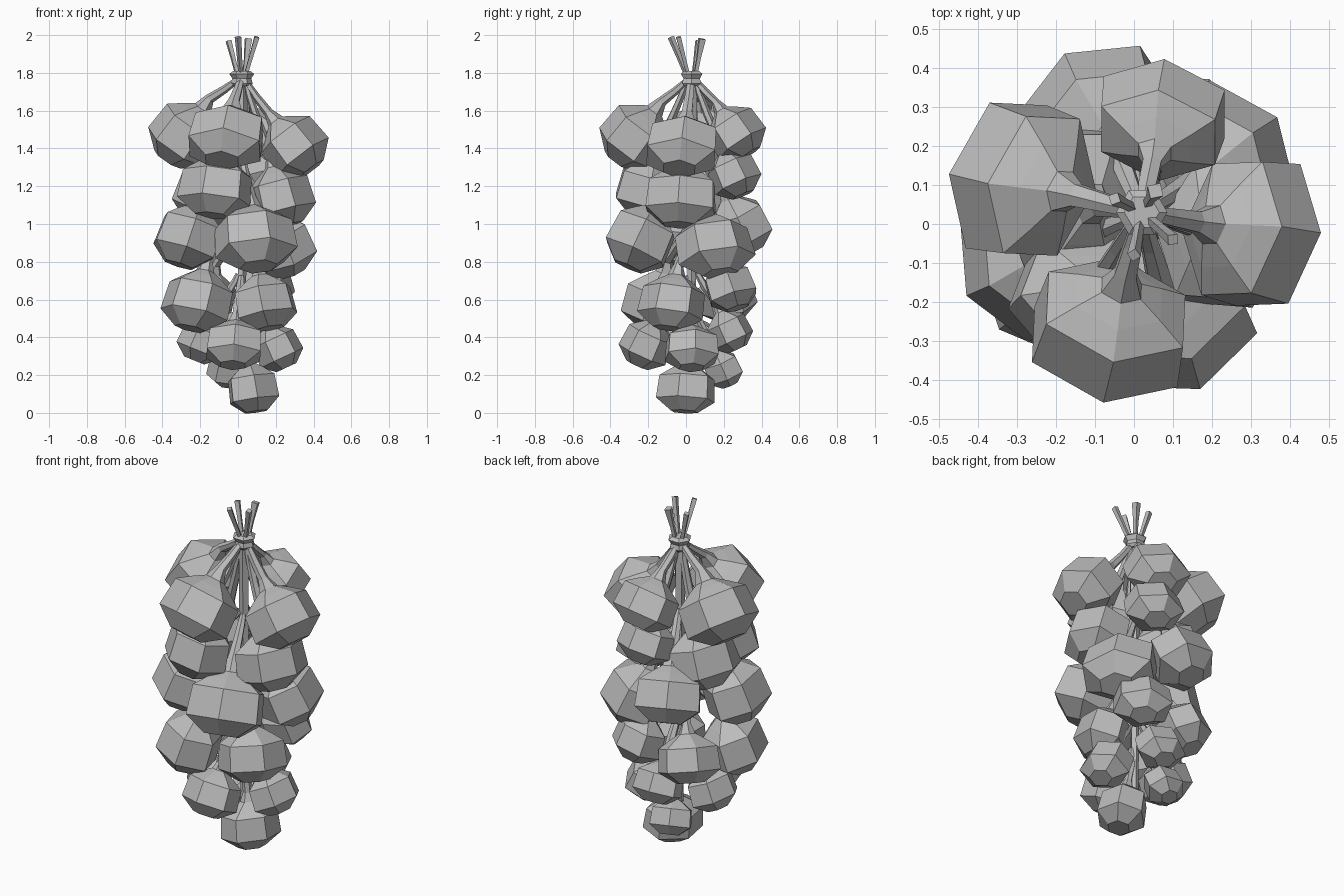
import bpy, bmesh, math
from mathutils import Vector

if "Cube" in bpy.data.objects:
    bpy.data.objects.remove(bpy.data.objects["Cube"], do_unlink=True)

grey = bpy.data.materials.new("plain grey")
grey.use_nodes = True
colour = (0.5, 0.5, 0.5, 1)
grey.diffuse_color = colour
grey.node_tree.nodes["Principled BSDF"].inputs["Base Color"].default_value = colour

HUB = Vector((0.02, 0.03, 0))
UP = Vector((0, 0, 1))
EAST = Vector((1, 0, 0))
TIE_Z = 1.77


def loft(name, path, radii, sides, flat_dir, phase=0.0, depth=1.0, width=1.0):
    """Skin rings along a path lying in the vertical plane of flat_dir."""
    bm = bmesh.new()
    side = UP.cross(flat_dir).normalized()
    rings = []
    for i, (point, radius) in enumerate(zip(path, radii)):
        tangent = (path[min(i + 1, len(path) - 1)] - path[max(i - 1, 0)]).normalized()
        out = side.cross(tangent)
        ring = []
        for k in range(sides):
            a = phase + math.tau * k / sides
            offset = out * math.cos(a) * depth + side * math.sin(a) * width
            ring.append(bm.verts.new(point + radius * offset))
        rings.append(ring)
    for low, high in zip(rings, rings[1:]):
        for k in range(sides):
            n = (k + 1) % sides
            bm.faces.new((low[k], low[n], high[n], high[k]))
    bm.faces.new(rings[0][::-1])
    bm.faces.new(rings[-1])
    bmesh.ops.recalc_face_normals(bm, faces=bm.faces[:])
    mesh = bpy.data.meshes.new(name)
    bm.to_mesh(mesh)
    bm.free()
    mesh.materials.append(grey)
    obj = bpy.data.objects.new(name, mesh)
    bpy.context.collection.objects.link(obj)


# Bulb profile: height along the axis and radius, both in bulb radii
PROFILE = [(-0.79, 0.46), (-0.38, 1), (0.42, 0.94),
           (0.68, 0.58), (0.88, 0.27), (1.2, 0.15)]


def bulb(name, x, y, z, size, tilt):
    """Six-sided bulb leaning to the middle, its stem running into the bundle."""
    centre = Vector((x, y, z))
    out = Vector((x, y, 0)) - HUB
    out.normalize()
    lean = math.radians(tilt)
    axis = UP * math.cos(lean) - out * math.sin(lean)
    path = [centre + axis * size * s for s, r in PROFILE]
    radii = [size * r for s, r in PROFILE]
    neck = path[-1]
    gap = (neck - HUB).dot(out)
    # upper stems reach the tie, lower ones merge with the cord
    rise = TIE_Z - neck.z
    if rise > 0.45:
        rise = 0.2
    for t, spread, radius in ((0.45, 0.55, 0.024), (0.8, 0.25, 0.02), (1, 0, 0.014)):
        path.append(HUB + out * max(gap * spread, 0.02) + UP * (neck.z + rise * t))
        radii.append(radius)
    loft(name, path, radii, 6, out, math.radians(8), 0.9, 1.1)


# Tiers from top to bottom: name, x, y, z, radius, lean
BULBS = [
    ("top_front", -0.06, -0.27, 1.46, 0.2, 38),
    ("top_right", -0.285, 0.11, 1.47, 0.2, 36),
    ("top_left", 0.3, -0.02, 1.41, 0.19, 38),
    ("top_back", 0.07, 0.265, 1.48, 0.165, 34),
    ("second_front", -0.12, -0.2, 1.19, 0.19, 15),
    ("second_left", 0.23, -0.025, 1.14, 0.19, 15),
    ("second_back", 0.08, 0.255, 1.26, 0.148, 25),
    ("second_right", -0.16, 0.06, 1.15, 0.195, 18),
    ("third_front", 0.09, -0.24, 0.92, 0.205, 26),
    ("third_right", -0.265, -0.085, 0.93, 0.197, 20),
    ("third_left", 0.22, 0.15, 0.88, 0.197, 24),
    ("third_back", -0.085, 0.285, 0.99, 0.183, 26),
    ("fourth_front", -0.215, -0.14, 0.59, 0.19, 18),
    ("fourth_left", 0.145, -0.075, 0.58, 0.172, 15),
    ("fourth_back", 0.14, 0.235, 0.665, 0.15, 22),
    ("fourth_right", -0.165, 0.21, 0.61, 0.157, 22),
    ("fifth_front", -0.02, -0.21, 0.36, 0.15, 25),
    ("fifth_left", 0.21, 0.03, 0.34, 0.14, 25),
    ("fifth_right", -0.19, 0.03, 0.38, 0.14, 22),
    ("fifth_back", 0.015, 0.23, 0.43, 0.13, 25),
    ("bottom_front", 0.08, 0.0, 0.125, 0.152, 10),
    ("bottom_back", -0.04, 0.195, 0.23, 0.115, 25),
]
for label, *numbers in BULBS:
    bulb(label + "_bulb", *numbers)

# Central cord that the stems gather around
loft("central_cord", [HUB + UP * z for z in (0.25, 0.9, 1.75)], [0.02, 0.025, 0.03], 5, EAST)

# Tie wrapped round the stems
heights = (1.73, 1.745, 1.77, 1.795, 1.81)
loft("tie_band", [HUB + UP * z for z in heights], [0.045, 0.058, 0.05, 0.066, 0.045], 6, EAST)

# Cut stem ends fanning out above the tie
for x, y, z, thick in ((0.1, -0.04, 1.99, 0.018), (0.0, -0.08, 1.99, 0.018),
                       (-0.05, 0.065, 1.97, 0.018), (0.055, 0.085, 1.98, 0.024)):
    tip = Vector((x, y, z))
    out = Vector((x, y, 0)) - HUB
    base = HUB + out.normalized() * 0.02 + UP * TIE_Z
    loft("stem_end", [base, base.lerp(tip, 0.5), tip], [0.013, 0.014, thick], 4, out)
